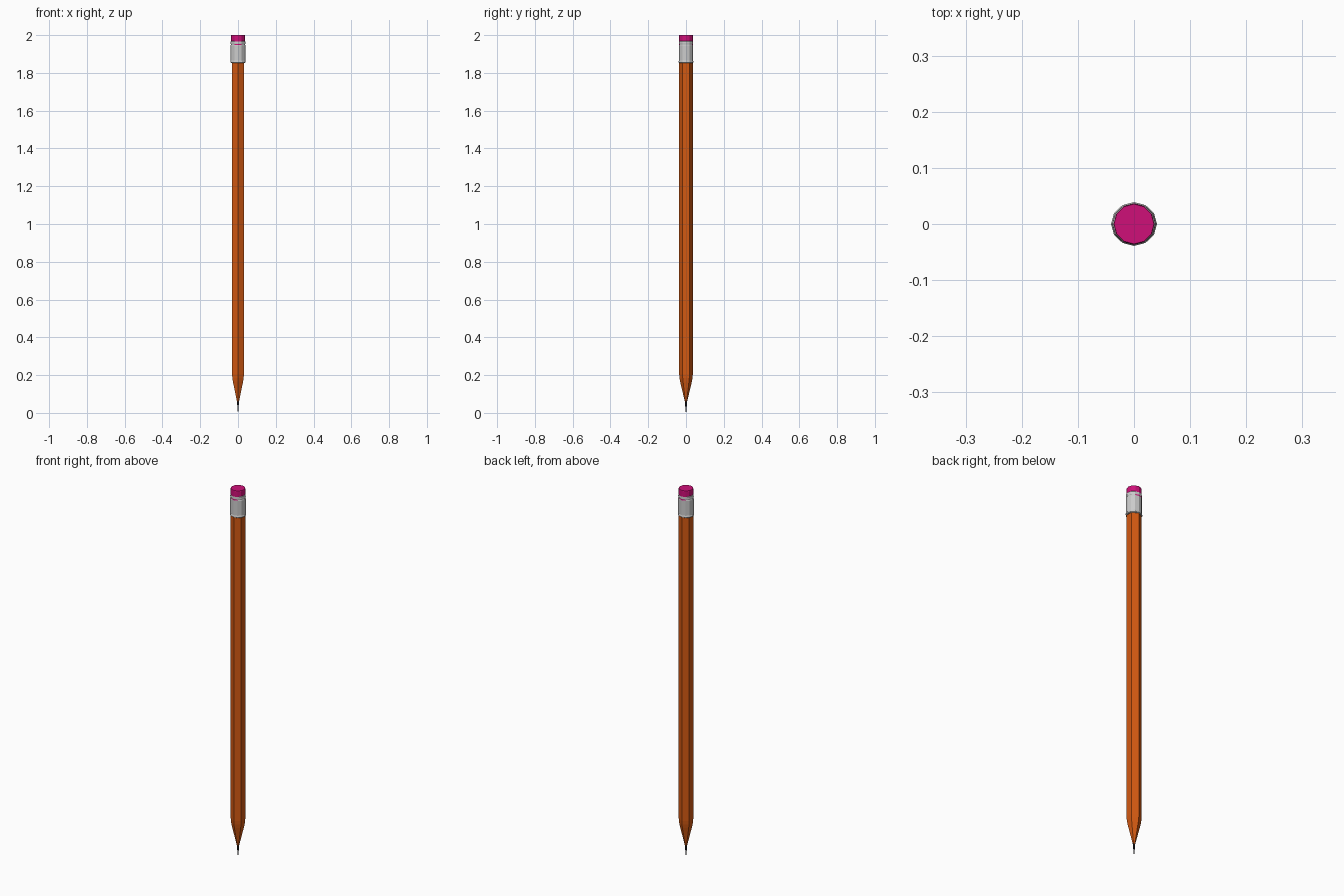
import bpy, bmesh, math

if "Cube" in bpy.data.objects:
    bpy.data.objects.remove(bpy.data.objects["Cube"])


def paint(name, rgb):
    m = bpy.data.materials.new(name)
    m.diffuse_color = (*rgb, 1)
    m.use_nodes = True
    m.node_tree.nodes["Principled BSDF"].inputs["Base Color"].default_value = m.diffuse_color
    return m


def loft(name, rings, sides, start=0.0, ysquash=1.0, mat=None):
    """Stack regular polygons given as (radius, z) and cap both ends."""
    bm = bmesh.new()
    loops = []
    for r, z in rings:
        loops.append([bm.verts.new((r * math.cos(start + math.tau * i / sides),
                                    r * math.sin(start + math.tau * i / sides) * ysquash, z))
                      for i in range(sides)])
    for a, b in zip(loops, loops[1:]):
        for i in range(sides):
            j = (i + 1) % sides
            bm.faces.new((a[i], a[j], b[j], b[i]))
    bm.faces.new(loops[0][::-1])
    bm.faces.new(loops[-1])
    me = bpy.data.meshes.new(name)
    bm.to_mesh(me)
    bm.free()
    ob = bpy.data.objects.new(name, me)
    bpy.context.collection.objects.link(ob)
    if mat:
        me.materials.append(mat)
    return ob


orange = paint("orange_paint", (0.65, 0.10, 0.006))
pink = paint("pink_rubber", (0.62, 0.005, 0.19))
black = paint("graphite", (0.015, 0.015, 0.02))

# Hexagonal shaft with sharpened end
loft("shaft", [(0.006, 0.06), (0.031, 0.165), (0.0345, 0.185), (0.036, 0.205), (0.036, 1.87)],
     6, math.pi / 6, mat=orange)

# Graphite point
loft("lead", [(0.0008, 0.0), (0.004, 0.035), (0.0065, 0.065)], 6, math.pi / 6, mat=black)

# Metal ferrule with a rim at the bottom and a band near the top
loft("ferrule", [(0.037, 1.853), (0.041, 1.856), (0.041, 1.861), (0.039, 1.866),
                 (0.039, 1.945), (0.0375, 1.95), (0.039, 1.955), (0.0385, 1.967),
                 (0.036, 1.97)], 12, ysquash=0.95)

# Eraser
loft("eraser", [(0.0365, 1.94), (0.0365, 1.997), (0.0355, 2.0)], 12, mat=pink)
